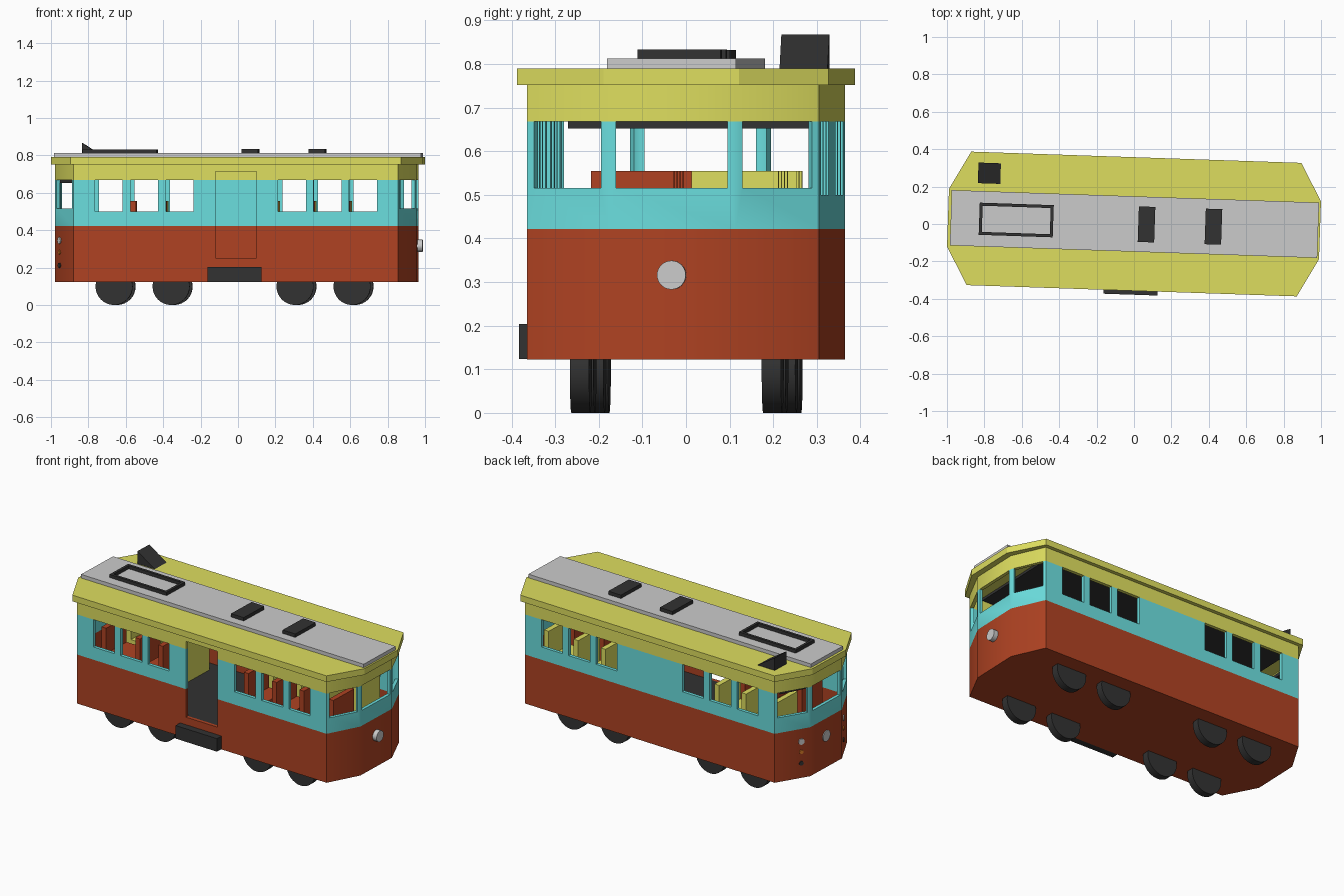
import bpy, bmesh, math
from mathutils import Matrix, Vector

if "Cube" in bpy.data.objects:
    bpy.data.objects.remove(bpy.data.objects["Cube"])


def material(name, rgb):
    m = bpy.data.materials.new(name)
    m.diffuse_color = (*rgb, 1)
    m.use_nodes = True
    m.node_tree.nodes["Principled BSDF"].inputs["Base Color"].default_value = m.diffuse_color
    return m


RED = material("red_paint", (0.43, 0.055, 0.016))
CYAN = material("cyan_paint", (0.147, 0.73, 0.73))
YELLOW = material("yellow_paint", (0.73, 0.73, 0.114))
DARK = material("dark_trim", (0.032, 0.032, 0.032))
AMBER = material("amber_lamp", (0.7, 0.2, 0.02))

root = bpy.data.objects.new("tram_root", None)
bpy.context.collection.objects.link(root)


def finish(bm, name, mat):
    bmesh.ops.recalc_face_normals(bm, faces=bm.faces)
    me = bpy.data.meshes.new(name)
    bm.to_mesh(me)
    bm.free()
    ob = bpy.data.objects.new(name, me)
    bpy.context.collection.objects.link(ob)
    ob.parent = root
    if mat:
        me.materials.append(mat)
    return ob


def add_box(bm, lo, hi, turn=Matrix()):
    size = Vector(hi) - Vector(lo)
    mid = (Vector(hi) + Vector(lo)) / 2
    bmesh.ops.create_cube(bm, size=1, matrix=turn @ Matrix.Translation(mid) @ Matrix.Diagonal((*size, 1)))


def box(name, lo, hi, mat):
    bm = bmesh.new()
    add_box(bm, lo, hi)
    return finish(bm, name, mat)


def outline(x0, x1, chamfer_x, w, end_w):
    """Eight-sided plan shape with chamfered ends."""
    return [(-chamfer_x, -w), (chamfer_x, -w), (x1, -end_w), (x1, end_w),
            (chamfer_x, w), (-chamfer_x, w), (x0, end_w), (x0, -end_w)]


def prism(name, pts, z0, z1, mat):
    bm = bmesh.new()
    lo, hi = [[bm.verts.new((x, y, z)) for x, y in pts] for z in (z0, z1)]
    bm.faces.new(lo)
    bm.faces.new(hi)
    for i in range(len(pts)):
        j = (i + 1) % len(pts)
        bm.faces.new((lo[i], lo[j], hi[j], hi[i]))
    return finish(bm, name, mat)


def ring(name, outer, inner, z0, z1, mat):
    bm = bmesh.new()
    loops = [[bm.verts.new((x, y, z)) for x, y in pts]
             for pts, z in ((outer, z0), (outer, z1), (inner, z1), (inner, z0))]
    for a in range(4):
        b, n = (a + 1) % 4, len(outer)
        for i in range(n):
            j = (i + 1) % n
            bm.faces.new((loops[a][i], loops[a][j], loops[b][j], loops[b][i]))
    return finish(bm, name, mat)


def cylinder(name, pos, axis, r, depth, mat, n=32):
    bm = bmesh.new()
    turn = Vector(axis).to_track_quat('Z', 'Y').to_matrix().to_4x4()
    bmesh.ops.create_cone(bm, cap_ends=True, segments=n, radius1=r, radius2=r, depth=depth,
                          matrix=Matrix.Translation(pos) @ turn)
    return finish(bm, name, mat)


def select(ob):
    bpy.ops.object.select_all(action='DESELECT')
    ob.select_set(True)
    bpy.context.view_layer.objects.active = ob


def cut(ob, cutter):
    select(ob)
    m = ob.modifiers.new("openings", 'BOOLEAN')
    m.operation, m.solver, m.object = 'DIFFERENCE', 'EXACT', cutter
    bpy.ops.object.modifier_apply(modifier=m.name)


# Body walls in three colour bands
X0, X1, CX, W, EW, T = -0.974, 0.96, 0.868, 0.335, 0.146, 0.02
OUT = outline(X0, X1, CX, W, EW)
INN = outline(X0 + T, X1 - T, CX - 0.012, W - T, EW - 0.005)
lower = ring("lower_body", OUT, INN, 0.122, 0.422, RED)
upper = ring("window_band", OUT, INN, 0.422, 0.668, CYAN)
band = ring("roof_band", OUT, INN, 0.668, 0.752, YELLOW)

# Window cutters: six through both sides, three at each end
bm = bmesh.new()
for s in (-1, 1):
    for cx in (0.30, 0.49, 0.68):
        add_box(bm, (s * cx - 0.074, -0.5, 0.5), (s * cx + 0.074, 0.5, 0.7))
    xe = X1 if s > 0 else X0
    add_box(bm, (xe - 0.05, -0.128, 0.516), (xe + 0.05, 0.128, 0.7))
    for t in (-1, 1):
        a, b = Vector((s * CX, t * W, 0)), Vector((xe, t * EW, 0))
        half = (b - a).length / 2 - 0.018
        d = b - a
        turn = Matrix.Translation((a + b) / 2) @ Matrix.Rotation(math.atan2(d.y, d.x), 4, 'Z')
        add_box(bm, (-half, -0.04, 0.516), (half, 0.04, 0.7), turn)
windows = finish(bm, "window_cutter", None)
door = box("door_cutter", (-0.11, -0.45, 0.25), (0.11, -0.25, 0.715), None)
cut(upper, windows)
for ob in (lower, upper, band):
    cut(ob, door)
    select(ob)
    bpy.ops.object.shade_smooth_by_angle(angle=math.radians(32))
for ob in (windows, door):
    bpy.data.objects.remove(ob)

# Underside, floor, ceiling and cab header
prism("underbody", INN, 0.122, 0.14, RED)
prism("floor", INN, 0.232, 0.25, DARK)
box("ceiling_panel", (-0.86, -0.31, 0.735), (0.8, 0.31, 0.75), DARK)
prism("cab_header", [(-0.875, -0.3), (-0.875, 0.3), (-0.95, 0.14), (-0.95, -0.14)], 0.652, 0.672, DARK)

# Roof slab and walkway
prism("roof_slab", outline(-0.995, 0.995, 0.883, 0.357, 0.155), 0.752, 0.79, YELLOW)
box("roof_walkway", (-0.98, -0.148, 0.79), (0.985, 0.148, 0.812), None)

# Roof fittings
for i, x in enumerate((0.067, 0.425)):
    box(f"roof_vent_{i + 1}", (x - 0.044, -0.095, 0.81), (x + 0.044, 0.095, 0.833), DARK)


def rect(x, y):
    return [(-0.63 - x, -y), (-0.63 + x, -y), (-0.63 + x, y), (-0.63 - x, y)]


ring("roof_frame", rect(0.198, 0.086), rect(0.182, 0.07), 0.81, 0.832, DARK)
bm = bmesh.new()
sides = [[bm.verts.new((x, y, z)) for x, z in ((-0.842, 0.79), (-0.722, 0.79), (-0.842, 0.867))]
         for y in (0.19, 0.3)]
for f in sides:
    bm.faces.new(f)
for i in range(3):
    j = (i + 1) % 3
    bm.faces.new((sides[0][i], sides[0][j], sides[1][j], sides[1][i]))
finish(bm, "roof_wedge_lamp", DARK)

# Door step
box("door_step", (-0.15, -0.378, 0.124), (0.138, -0.33, 0.204), DARK)

# Wheels
for x in (-0.655, -0.35, 0.313, 0.618):
    for y in (-0.22, 0.22):
        w = cylinder("wheel", (x, y, 0.099), (0, 1, 0), 0.099, 0.044, DARK)
        select(w)
        bpy.ops.object.shade_smooth_by_angle(angle=math.radians(30))

# Headlamps on both ends, marker lamps on the left-hand end
cylinder("headlamp_right", (0.971, 0, 0.316), (1, 0, 0), 0.033, 0.034, None)
cylinder("headlamp_left", (-0.97, 0, 0.316), (1, 0, 0), 0.033, 0.018, None)
for t in (-1, 1):
    for name, z, r, mat in (("white", 0.345, 0.018, None), ("amber", 0.282, 0.012, AMBER),
                            ("tail", 0.212, 0.013, DARK)):
        cylinder(f"{name}_marker_lamp", (-0.947, t * 0.194, z), (-0.872, t * 0.489, 0), r, 0.012, mat, 20)

# Seats: cushion on a pedestal with an upright back
for x, face in ((-0.79, 1), (-0.555, -1), (-0.395, -1), (0.2, 1), (0.395, 1), (0.585, 1), (0.79, -1)):
    for y0, y1, mat in ((-0.19, 0.0, RED), (0.04, 0.24, YELLOW)):
        bx = -0.583 if (x == -0.555 and mat is YELLOW) else x
        c = sorted((bx, bx + face * 0.12))
        bm = bmesh.new()
        add_box(bm, (bx - 0.016, y0, 0.25), (bx + 0.016, y1, 0.555))
        add_box(bm, (c[0], y0, 0.36), (c[1], y1, 0.40))
        finish(bm, "seat", mat)
        box("seat_pedestal", (c[0] + 0.02, y0 + 0.03, 0.25), (c[1] - 0.02, y1 - 0.03, 0.36), DARK)

# The whole tram stands slightly turned
root.rotation_euler.z = math.radians(-1.95)
